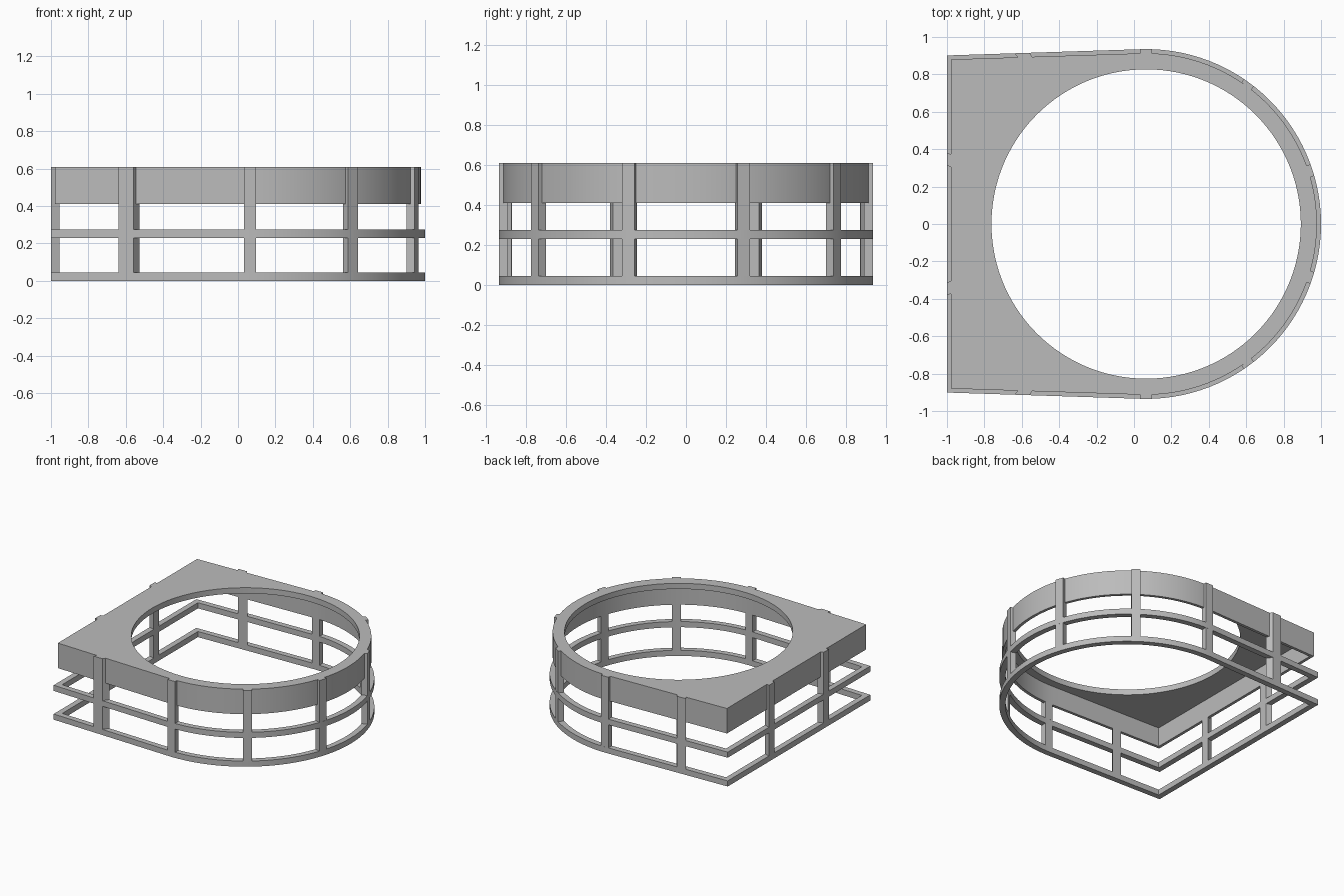
import bpy, bmesh, math
from mathutils import Vector

cube = bpy.data.objects.get("Cube")
if cube:
    bpy.data.objects.remove(cube, do_unlink=True)

CENTRE = Vector((0.065, 0))
RADIUS, HOLE = 0.935, 0.827
BACK = 1.065                        # centre to the flat side
SIDE = math.radians(91.85)          # normal of the nearly straight long sides
STEP, WALL = 0.022, 0.045           # set-back of the band, depth of the frame
WIDTH, TOP, BAND = 0.065, 0.61, 0.41

grey = bpy.data.materials.new("plain grey")
grey.diffuse_color = (0.5, 0.5, 0.5, 1)
grey.use_nodes = True
grey.node_tree.nodes["Principled BSDF"].inputs["Base Color"].default_value = (0.5, 0.5, 0.5, 1)


def make(name, bm):
    bmesh.ops.recalc_face_normals(bm, faces=bm.faces)
    mesh = bpy.data.meshes.new(name)
    bm.to_mesh(mesh)
    bm.free()
    mesh.materials.append(grey)
    obj = bpy.data.objects.new(name, mesh)
    bpy.context.collection.objects.link(obj)
    bpy.ops.object.select_all(action="DESELECT")
    obj.select_set(True)
    bpy.context.view_layer.objects.active = obj
    bpy.ops.object.shade_smooth_by_angle(angle=math.radians(30))


def hit(angle, inset, shift=0.0):
    """Point where a ray from the centre, moved sideways, meets the inset outline."""
    u = Vector((math.cos(angle), math.sin(angle)))
    start = Vector((-u.y, u.x)) * shift
    reach = []
    for a, dist in ((SIDE, RADIUS), (-SIDE, RADIUS), (math.pi, BACK)):
        n = Vector((math.cos(a), math.sin(a)))
        if n.dot(u) > 1e-4:
            reach.append((dist - inset - n.dot(start)) / n.dot(u))
    r = RADIUS - inset
    if abs(math.remainder(angle, math.tau)) <= SIDE:
        reach = [math.sqrt(r * r - shift * shift)]
    return CENTRE + start + u * min(reach)


def corner_angle(inset):
    x = -(BACK - inset)
    y = (RADIUS - inset - x * math.cos(SIDE)) / math.sin(SIDE)
    return math.atan2(y, x)


def outline(inset):
    """Closed loop of points; an inset of None gives the round hole."""
    c = corner_angle(inset or 0)
    angles = sorted([math.radians(a) for a in range(-180, 180, 3)] + [c, -c])
    if inset is None:
        return [CENTRE + Vector((math.cos(a), math.sin(a))) * HOLE for a in angles]
    return [hit(a, inset) for a in angles]


def sweep(name, profile):
    """Join outlines at the given insets and heights into a closed ring."""
    bm = bmesh.new()
    loops = [[bm.verts.new((p.x, p.y, z)) for p in outline(d)] for d, z in profile]
    count = len(loops[0])
    for k, loop in enumerate(loops):
        other = loops[(k + 1) % len(loops)]
        for i in range(count):
            j = (i + 1) % count
            bm.faces.new((loop[i], loop[j], other[j], other[i]))
    make(name, bm)


def post(name, angle):
    """Radial upright, filling the gaps between the rails and the band."""
    bm = bmesh.new()
    for z0, z1, depth in ((0.045, 0.23, WALL), (0.275, BAND, WALL), (BAND, TOP, STEP)):
        plan = [hit(angle, d, s * WIDTH / 2)
                for d, s in ((0, -1), (0, 1), (depth, 1), (depth, -1))]
        low = [bm.verts.new((p.x, p.y, z0)) for p in plan]
        high = [bm.verts.new((p.x, p.y, z1)) for p in plan]
        bm.faces.new(low)
        bm.faces.new(high)
        for i in range(4):
            j = (i + 1) % 4
            bm.faces.new((low[i], low[j], high[j], high[i]))
    make(name, bm)


# Hollow cover: top plate with a round hole and a hanging band
sweep("top_cover", [(None, TOP), (STEP, TOP), (STEP, BAND), (WALL, BAND),
                    (WALL, 0.565), (None, 0.565)])

# Two horizontal rails
for name, z0, z1 in (("bottom_rail", 0, 0.045), ("middle_rail", 0.23, 0.275)):
    sweep(name, [(0, z1), (0, z0), (WALL, z0), (WALL, z1)])

# Ten evenly spaced uprights
for i in range(10):
    post(f"post_{i + 1}", math.radians(18 + 36 * i))
